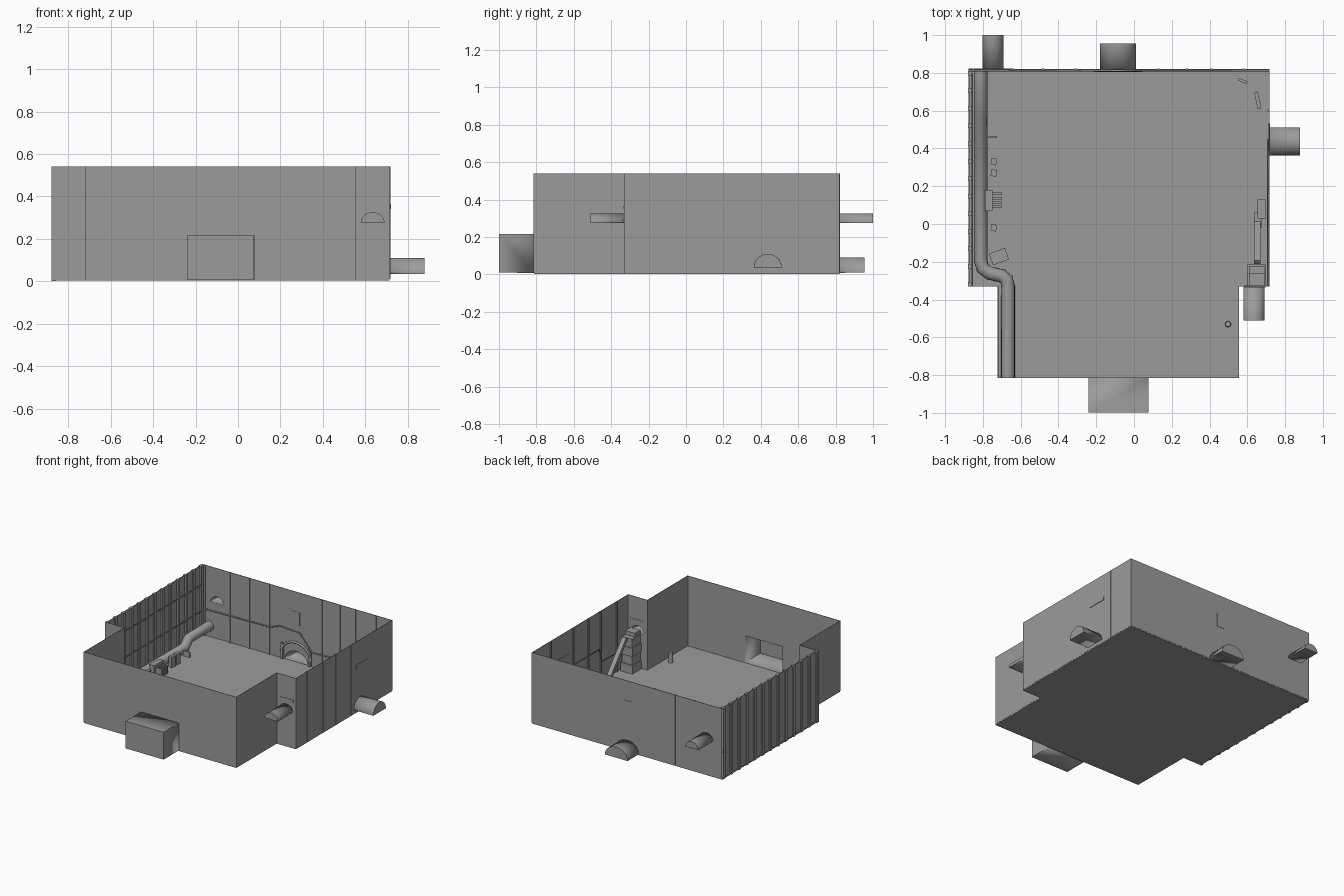
import bpy, bmesh, math
from mathutils import Vector, Matrix

cube = bpy.data.objects.get("Cube")
if cube:
    bpy.data.objects.remove(cube, do_unlink=True)

grey = bpy.data.materials.new("plain grey")
grey.use_nodes = True
COLOUR = (0.33, 0.33, 0.33, 1)
grey.diffuse_color = COLOUR
grey.node_tree.nodes["Principled BSDF"].inputs["Base Color"].default_value = COLOUR

BASE, TOP = 0.01, 0.54
LEFT, RIGHT, BACK, STEP, FRONT = 0.715, -0.875, 0.82, -0.33, -0.813
IN_LEFT, IN_RIGHT = 0.555, -0.72


def add(name, bm, smooth=False):
    bmesh.ops.recalc_face_normals(bm, faces=bm.faces)
    me = bpy.data.meshes.new(name)
    bm.to_mesh(me)
    bm.free()
    me.materials.append(grey)
    ob = bpy.data.objects.new(name, me)
    bpy.context.collection.objects.link(ob)
    if smooth:
        select(ob)
        bpy.ops.object.shade_smooth_by_angle(angle=math.radians(35))
    return ob


def select(ob):
    bpy.ops.object.select_all(action='DESELECT')
    ob.select_set(True)
    bpy.context.view_layer.objects.active = ob


def apply(ob, kind, **settings):
    mod = ob.modifiers.new(kind.lower(), kind)
    for key, value in settings.items():
        setattr(mod, key, value)
    select(ob)
    bpy.ops.object.modifier_apply(modifier=mod.name)


def box(name, x0, x1, y0, y1, z0, z1, turn=0):
    bm = bmesh.new()
    bmesh.ops.create_cube(bm, size=1)
    bmesh.ops.scale(bm, vec=(x1 - x0, y1 - y0, z1 - z0), verts=bm.verts)
    bmesh.ops.rotate(bm, matrix=Matrix.Rotation(turn, 3, 'Z'), verts=bm.verts)
    bmesh.ops.translate(bm, vec=((x0 + x1) / 2, (y0 + y1) / 2, (z0 + z1) / 2), verts=bm.verts)
    return add(name, bm)


def tube(name, points, radius, sides=4):
    cu = bpy.data.curves.new(name, 'CURVE')
    cu.dimensions = '3D'
    cu.bevel_depth, cu.bevel_resolution, cu.use_fill_caps = radius, sides, True
    sp = cu.splines.new('POLY')
    sp.points.add(len(points) - 1)
    for p, co in zip(sp.points, points):
        p.co = (*co, 1)
    cu.materials.append(grey)
    ob = bpy.data.objects.new(name, cu)
    bpy.context.collection.objects.link(ob)
    return ob


def recess(name, profile, x, y, z, turn, near, far, open_end):
    """Profile pushed outwards through a wall; turn 0 points to the front."""
    bm = bmesh.new()
    place = Matrix.Translation((x, y, z)) @ Matrix.Rotation(turn, 4, 'Z')
    rings = [[bm.verts.new(place @ Vector((u, -d, v))) for u, v in profile] for d in (near, far)]
    n = len(profile)
    for i in range(n):
        j = (i + 1) % n
        bm.faces.new((rings[0][i], rings[0][j], rings[1][j], rings[1][i]))
    bm.faces.new(rings[1])
    if not open_end:
        bm.faces.new(rings[0])
    return add(name, bm, smooth=open_end)


def arch(width, height, sides=20):
    return [(width / 2 * math.cos(math.pi * i / sides), height * math.sin(math.pi * i / sides))
            for i in range(sides + 1)]


# floor slab
outline = [(RIGHT, STEP), (IN_RIGHT, STEP), (IN_RIGHT, FRONT), (IN_LEFT, FRONT),
           (IN_LEFT, STEP), (LEFT, STEP), (LEFT, BACK), (RIGHT, BACK)]
bm = bmesh.new()
face = bm.faces.new([bm.verts.new((x, y, 0.003)) for x, y in outline])
top = bmesh.ops.extrude_face_region(bm, geom=[face])["geom"]
bmesh.ops.translate(bm, vec=(0, 0, BASE - 0.003),
                    verts=[g for g in top if isinstance(g, bmesh.types.BMVert)])
add("floor", bm)

# thin walls around the outline, all but the ribbed side
bm = bmesh.new()
low, high = ([bm.verts.new((x, y, z)) for x, y in outline] for z in (BASE, TOP))
for i in range(len(outline) - 1):
    bm.faces.new((low[i], low[i + 1], high[i + 1], high[i]))
walls = add("walls", bm)
apply(walls, 'SOLIDIFY', thickness=0.004, offset=0)

# open recesses: name, profile, x, y, z, direction, depth
half = math.pi / 2
door = [(0.158, 0), (0.158, 0.205), (-0.158, 0.205), (-0.158, 0)]
recesses = [
    ("front_door_recess", door, -0.082, FRONT, BASE, 0, 0.185),
    ("front_duct", arch(0.11, 0.05), 0.635, STEP, 0.275, 0, 0.18),
    ("left_duct", arch(0.148, 0.073), LEFT, 0.437, 0.036, half, 0.163),
    ("back_low_duct", arch(0.19, 0.08), -0.085, BACK, BASE, 2 * half, 0.135),
    ("back_high_duct", arch(0.11, 0.05), -0.747, BACK, 0.275, 2 * half, 0.179),
]
for name, profile, x, y, z, turn, depth in recesses:
    cutter = recess("cutter", profile, x, y, z, turn, -0.02, 0.02, False)
    cutter.hide_render = True
    apply(walls, 'BOOLEAN', object=cutter, operation='DIFFERENCE', solver='EXACT')
    bpy.data.objects.remove(cutter, do_unlink=True)
    shell = recess(name, profile, x, y, z, turn, 0, depth, True)
    apply(shell, 'SOLIDIFY', thickness=0.002, offset=0)

# ribbed right wall, with a narrow gap at the back corner
box("ribbed_wall", -0.872, -0.868, STEP, 0.805, BASE, TOP)
for i in range(13):
    y = STEP + 0.012 + i * 0.093
    box("wall_rib", -0.88, -0.857, y - 0.012, y + 0.012, 0.002, TOP)
for z in (0.2, 0.4):
    tube("wall_rail", [(-0.856, STEP, z), (-0.856, 0.8, z)], 0.004, 2)

# shallow panel strips on the back and left walls
for x in (-0.85, -0.64, -0.48, -0.31, 0.13, 0.28, 0.41, 0.58):
    box("back_strip", x - 0.006, x + 0.006, BACK - 0.008, BACK + 0.003, BASE, TOP)
for y in (-0.19, 0, 0.15, 0.33, 0.6):
    box("left_strip", LEFT - 0.008, LEFT + 0.003, y - 0.006, y + 0.006, BASE, TOP)

# small wall plates above the ducts
box("left_plate", LEFT - 0.004, LEFT + 0.005, 0.385, 0.535, 0.34, 0.365)
box("step_plate", 0.585, 0.695, STEP - 0.005, STEP + 0.004, 0.35, 0.37)
box("back_plate", -0.12, -0.055, BACK - 0.004, BACK + 0.004, 0.29, 0.39)
for x in (-0.2, 0.03):
    box("arch_post", x - 0.01, x + 0.01, BACK - 0.015, BACK, BASE, 0.13)
tube("arch_trim", [(u - 0.085, BACK - 0.008, v + 0.05) for u, v in arch(0.25, 0.11, 10)], 0.008, 2)

# cables along the back and left walls
tube("back_cable", [(RIGHT, 0.812, 0.21), (-0.3, 0.812, 0.22), (-0.22, 0.812, 0.25),
                    (-0.05, 0.812, 0.24), (0.05, 0.812, 0.12), (LEFT, 0.812, 0.14)], 0.005, 2)
tube("left_cable", [(0.708, STEP, 0.155), (0.708, 0, 0.155), (0.708, 0.02, 0.26),
                    (0.708, 0.45, 0.26)], 0.004, 2)

# long floor pipe with a side bend and a rise near the back
tube("floor_pipe", [(-0.667, FRONT, 0.04), (-0.667, -0.33, 0.04), (-0.675, -0.295, 0.04),
                    (-0.7, -0.275, 0.04), (-0.765, -0.26, 0.04), (-0.8, -0.235, 0.04),
                    (-0.812, -0.19, 0.04), (-0.812, 0.52, 0.04), (-0.812, 0.57, 0.09),
                    (-0.812, BACK, 0.09)], 0.036, 6)

# pipe valve box and small crates beside it
box("valve_box", -0.79, -0.75, 0.07, 0.18, BASE, 0.09)
for i in range(4):
    y = 0.085 + i * 0.023
    box("valve_fin", -0.75, -0.7, y, y + 0.012, BASE, 0.07)
for y in (-0.02, 0.27, 0.33):
    box("small_crate", -0.757, -0.727, y - 0.018, y + 0.018, BASE, 0.09, -0.2)
box("large_crate", -0.76, -0.67, -0.205, -0.14, BASE, 0.06, 0.35)
box("pipe_clamp", -0.78, -0.725, 0.455, 0.465, BASE, 0.05)

# stacked tower below the front duct, with a leaning beam
for i in range(4):
    inset = 0.008 * (i % 2)
    box("tower_block", 0.6 + inset, 0.7 - inset, -0.325, -0.215 - inset,
        BASE + i * 0.065, BASE + (i + 1) * 0.065)
box("tower_cap", 0.61, 0.69, -0.325, -0.26, 0.27, 0.3)
beam = box("leaning_beam", -0.017, 0.017, -0.16, 0.16, -0.012, 0.012)
beam.location = (0.652, -0.1, 0.155)
beam.rotation_euler = (-0.87, 0, 0)
box("beam_foot", 0.635, 0.675, -0.02, 0.06, BASE, 0.04)
box("floor_unit", 0.655, 0.7, 0.03, 0.13, BASE, 0.07)
box("loose_plate", 0.645, 0.665, 0.61, 0.7, BASE, 0.02, 0.2)
box("loose_rod", 0.55, 0.6, 0.75, 0.765, BASE, 0.02, -0.4)

# short post on the floor
bm = bmesh.new()
bmesh.ops.create_cone(bm, cap_ends=True, segments=16, radius1=0.017, radius2=0.014, depth=0.075,
                      matrix=Matrix.Translation((0.498, -0.53, BASE + 0.0375)))
add("floor_post", bm, smooth=True)
